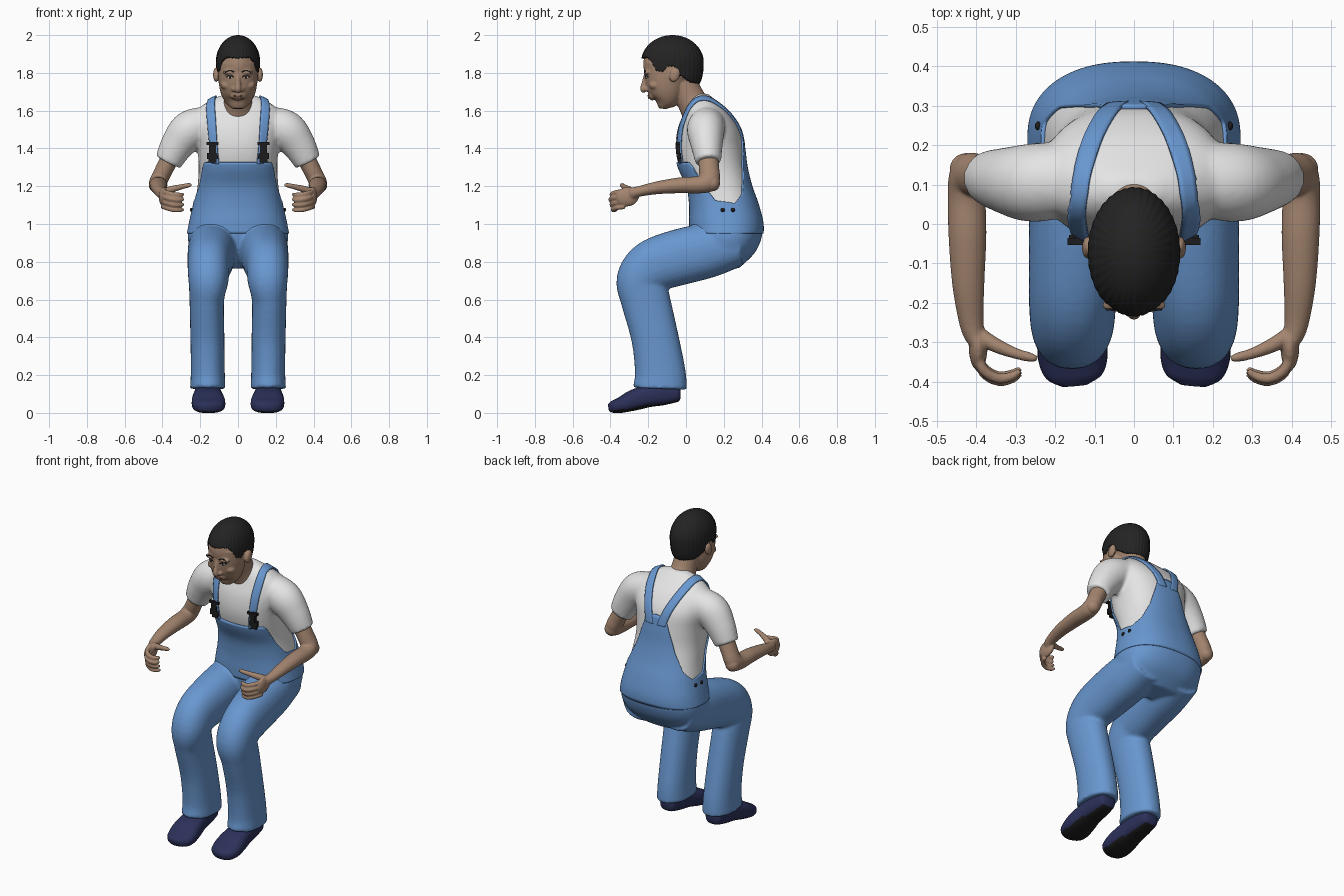
import bpy, bmesh, math
from mathutils import Vector, Matrix
from mathutils.bvhtree import BVHTree

if "Cube" in bpy.data.objects:
    bpy.data.objects.remove(bpy.data.objects["Cube"])


def material(name, rgb):
    m = bpy.data.materials.new(name)
    m.diffuse_color = (*rgb, 1)
    m.use_nodes = True
    m.node_tree.nodes["Principled BSDF"].inputs["Base Color"].default_value = m.diffuse_color
    return m


SKIN = material("skin", (.37, .235, .16))
WHITE = material("white_cotton", (.78, .78, .78))
BLUE = material("blue_denim", (.14, .31, .63))
HAIR = material("black_hair", (.017, .017, .018))
NAVY = material("navy_shoe", (.024, .03, .10))
BLACK = material("black_plastic", (.012, .012, .013))
LIP = material("lip", (.25, .13, .095))


# ---------- helpers ----------
def spline(pts, n):
    out, last = [], len(pts) - 1
    for i in range(last):
        p0, p1, p2, p3 = (pts[max(0, min(last, i + k))] for k in (-1, 0, 1, 2))
        for j in range(n):
            t = j / n
            out.append([.5 * (2 * b + (c - a) * t + (2 * a - 5 * b + 4 * c - d) * t * t
                              + (3 * b - a - 3 * c + d) * t ** 3)
                        for a, b, c, d in zip(p0, p1, p2, p3)])
    out.append(list(pts[-1]))
    return out


def lerp(table, x):
    for a, b in zip(table, table[1:]):
        if x <= b[0]:
            f = max(0, (x - a[0]) / (b[0] - a[0]))
            return [p + (q - p) * f for p, q in zip(a[1:], b[1:])]
    return list(table[-1][1:])


def loft(bm, rows, closed=True, caps=True):
    rings = [[bm.verts.new(p) for p in r] for r in rows]
    n = len(rings[0])
    for a, b in zip(rings, rings[1:]):
        for i in range(n if closed else n - 1):
            k = (i + 1) % n
            bm.faces.new((a[i], a[k], b[k], b[i]))
    if caps:
        bm.faces.new(rings[0])
        bm.faces.new(rings[-1])


def power(v, e):
    return math.copysign(abs(v) ** e, v)


def tube(bm, pts, ref, n=6, seg=28, e=1):
    """Points are x, y, z, radius along ref, radius across ref."""
    path, ref, rows = spline(pts, n), Vector(ref), []
    for i, p in enumerate(path):
        t = (Vector(path[min(i + 1, len(path) - 1)][:3]) - Vector(path[max(i - 1, 0)][:3])).normalized()
        side = (ref - t * ref.dot(t)).normalized()
        up = t.cross(side)
        ang = [2 * math.pi * k / seg for k in range(seg)]
        rows.append([Vector(p[:3]) + side * p[3] * power(math.cos(a), e)
                     + up * p[4] * power(math.sin(a), e) for a in ang])
    loft(bm, rows)


def blob(bm, loc, rad, tilt=0):
    m = Matrix.Translation(loc) @ Matrix.Rotation(tilt, 4, 'X') @ Matrix.Diagonal((*rad, 1))
    bmesh.ops.create_uvsphere(bm, u_segments=28, v_segments=18, radius=1, matrix=m)


def box(bm, loc, size, tilt=0):
    m = Matrix.Translation(loc) @ Matrix.Rotation(tilt, 4, 'X') @ Matrix.Diagonal((*size, 1))
    bmesh.ops.create_cube(bm, size=1, matrix=m)


def finish(bm, name, mats, voxel=0, mirror=False, thick=0, smooth=True, relax=4):
    bmesh.ops.recalc_face_normals(bm, faces=bm.faces[:])
    me = bpy.data.meshes.new(name)
    bm.to_mesh(me)
    bm.free()
    for m in mats:
        me.materials.append(m)
    for p in me.polygons:
        p.use_smooth = smooth
    ob = bpy.data.objects.new(name, me)
    bpy.context.collection.objects.link(ob)
    if voxel:
        r = ob.modifiers.new("fuse", 'REMESH')
        r.mode, r.voxel_size, r.use_smooth_shade = 'VOXEL', voxel, True
        s = ob.modifiers.new("soften", 'SMOOTH')
        s.factor, s.iterations = .5, relax
    if thick:
        s = ob.modifiers.new("thickness", 'SOLIDIFY')
        s.thickness, s.offset = thick, -1
    if mirror:
        ob.modifiers.new("mirror", 'MIRROR')
    return ob


def surface(ob):
    bpy.context.view_layer.update()
    return BVHTree.FromObject(ob, bpy.context.evaluated_depsgraph_get())


# ---------- torso cross-sections: z, front y, back y, half width ----------
TORSO = spline([(.76, .14, .27, .13), (.84, .06, .355, .235), (.92, .03, .395, .262), (1.0, .025, .402, .252),
                (1.1, .025, .378, .23), (1.2, .01, .343, .214), (1.3, -.035, .318, .208),
                (1.4, -.055, .305, .215), (1.5, -.045, .285, .235), (1.58, -.015, .235, .235),
                (1.63, .005, .185, .185), (1.665, .03, .145, .13), (1.69, .06, .115, .06)], 6)


def torso_point(deg, z, off=0):
    f, b, a = lerp(TORSO, z)
    t = math.radians(deg)
    return ((a + off) * power(math.sin(t), .85),
            (f + b) / 2 - ((b - f) / 2 + off) * power(math.cos(t), .85), z)


def torso_rows(z0, z1, off=0, n=36):
    return [[torso_point(k * 6, z0 + (z1 - z0) * j / n, off) for k in range(60)] for j in range(n + 1)]


# ---------- shirt with sleeves ----------
bm = bmesh.new()
loft(bm, torso_rows(.98, 1.69))
for s in (1, -1):
    tube(bm, [(s * .14, .12, 1.54, .09, .085), (s * .25, .105, 1.5, .1, .104), (s * .32, .11, 1.42, .085, .09),
              (s * .37, .118, 1.328, .068, .072)], (0, 1, 0))
shirt = finish(bm, "shirt", [WHITE], voxel=.011)
cloth = surface(shirt)

# ---------- trousers ----------
bm = bmesh.new()
loft(bm, torso_rows(.765, 1.08, .003))
for s in (1, -1):
    tube(bm, [(s * .125, .27, .9, .125, .125), (s * .135, .12, .862, .13, .145), (s * .145, -.05, .82, .122, .148),
              (s * .155, -.18, .775, .112, .14), (s * .157, -.24, .70, .106, .128), (s * .165, -.215, .6, .092, .13),
              (s * .162, -.165, .4, .09, .125), (s * .16, -.137, .22, .09, .134),
              (s * .16, -.137, .128, .094, .144)], (1, 0, 0), e=.9)
finish(bm, "trousers", [BLUE], voxel=.011, relax=3)

# ---------- bib: shell over the torso with a curved upper edge ----------
EDGE = [(0, 1.325), (52, 1.325), (58, 1.30), (66, 1.2), (80, 1.125), (105, 1.11), (125, 1.16),
        (145, 1.27), (158, 1.38), (168, 1.47), (180, 1.48)]
bm = bmesh.new()
rows = []
for j in range(31):
    row = []
    for k in range(180):
        d = k * 2
        top = lerp(EDGE, min(d, 360 - d))[0]
        row.append(torso_point(d, .95 + (top - .95) * j / 30, .009))
    rows.append(row)
loft(bm, rows, caps=False)
finish(bm, "overall_bib", [BLUE], thick=.012)

# ---------- straps snapped onto the shirt ----------
bm = bmesh.new()
path = spline([(.135, -.06, 1.31), (.138, -.05, 1.42), (.143, -.03, 1.53), (.15, .01, 1.63), (.147, .07, 1.68),
               (.13, .15, 1.66), (.1, .23, 1.59), (.065, .28, 1.5), (.04, .30, 1.42)], 8)
for s in (1, -1):
    rows = []
    for p in path:
        row = []
        for w in (-.026, -.013, 0, .013, .026):
            loc, nor, _, _ = cloth.find_nearest(Vector((s * p[0] + w, p[1], p[2])))
            row.append(loc + nor * .011)
        rows.append(row)
    loft(bm, rows, closed=False, caps=False)
finish(bm, "straps", [BLUE], thick=.009)

# ---------- buckles and side buttons ----------
bm = bmesh.new()
for s in (1, -1):
    for z, w, h in ((1.425, .066, .016), (1.395, .036, .05), (1.36, .06, .034), (1.34, .04, .03)):
        hit = cloth.ray_cast(Vector((s * .135, -1, z)), Vector((0, 1, 0)))[0]
        box(bm, (s * .135, hit.y - .017, z), (w, .018, h))
    for d in (88, 100):
        blob(bm, torso_point(s * d, 1.075, .011), (.008, .011, .011))
finish(bm, "buckles", [BLACK], smooth=False)

# ---------- arms and hands ----------
bm = bmesh.new()
tube(bm, [(.345, .115, 1.38, .05, .052), (.39, .122, 1.29, .047, .054), (.42, .122, 1.228, .047, .054),
          (.424, .07, 1.208, .048, .046), (.422, -.03, 1.205, .048, .042), (.42, -.15, 1.192, .041, .034),
          (.412, -.25, 1.172, .031, .028), (.4, -.29, 1.16, .026, .034)], (1, 0, 0), n=5)
blob(bm, (.425, .14, 1.215), (.042, .04, .042))
blob(bm, (.395, -.31, 1.145), (.024, .062, .052), .2)
for i in range(4):
    z, r, c = 1.172 - .027 * i, .0135 - .001 * (i == 3), .006 * abs(i - 1)
    tube(bm, [(.398, -.325, z, r, r), (.382, -.375 + c, z - .005, r, r), (.345, -.397 + c, z - .015, r, r),
              (.31, -.392 + c, z - .018, r * .9, r * .9), (.288, -.378 + c, z - .014, r * .6, r * .6)],
         (0, 0, 1), n=4, seg=14)
tube(bm, [(.40, -.275, 1.165, .02, .02), (.355, -.305, 1.182, .019, .019), (.30, -.328, 1.197, .014, .014),
          (.262, -.338, 1.205, .012, .012), (.245, -.342, 1.208, .007, .007)], (0, 0, 1), n=4, seg=14)
finish(bm, "arms", [SKIN], voxel=.005, mirror=True, relax=3)

# ---------- head and neck ----------
bm = bmesh.new()
blob(bm, (0, -.075, 1.845), (.106, .152, .138))
tube(bm, [(0, -.115, 1.86, .104, .108), (0, -.11, 1.78, .105, .109), (0, -.105, 1.71, .096, .1),
          (0, -.107, 1.66, .077, .075), (0, -.118, 1.625, .048, .036), (0, -.12, 1.61, .03, .02)], (1, 0, 0))
tube(bm, [(0, .075, 1.55, .11, .08), (0, .055, 1.61, .09, .085), (0, .02, 1.67, .072, .078),
          (0, -.03, 1.77, .07, .08)], (1, 0, 0))
tube(bm, [(0, -.212, 1.79, .012, .012), (0, -.22, 1.75, .013, .014), (0, -.225, 1.715, .018, .018),
          (0, -.215, 1.70, .014, .012)], (1, 0, 0))
blob(bm, (0, -.182, 1.678), (.04, .018, .025), .3)
for s in (1, -1):
    blob(bm, (s * .02, -.207, 1.713), (.014, .016, .012))
    blob(bm, (s * .042, -.205, 1.802), (.04, .018, .012))
    blob(bm, (s * .06, -.165, 1.735), (.032, .03, .025))
    blob(bm, (s * .116, -.06, 1.79), (.016, .028, .04), -.3)
head = finish(bm, "head", [SKIN], voxel=.006, relax=3)
face = surface(head)


def on_face(x, z, out=0):
    hit = face.ray_cast(Vector((x, -1, z)), Vector((0, 1, 0)))[0]
    return Vector((x, hit.y - out, z))


# ---------- eyes, brows, lips ----------
whites, darks, lips = bmesh.new(), bmesh.new(), bmesh.new()
for s in (1, -1):
    blob(whites, on_face(s * .042, 1.777, -.001), (.016, .005, .006))
    blob(darks, on_face(s * .042, 1.777, .002), (.006, .004, .006))
    tube(darks, [(*on_face(s * x, z), .002, .003) for x, z in ((.023, 1.779), (.042, 1.785), (.061, 1.778))],
         (0, 1, 0), seg=10)
    tube(darks, [(*on_face(s * x, z), .003, .004) for x, z in ((.02, 1.804), (.045, 1.812), (.07, 1.802))],
         (0, 1, 0), seg=10)
for z in (1.679, 1.668):
    tube(lips, [(*on_face(x, z), .004, .0055 - abs(x) * .12) for x in (-.03, -.012, 0, .012, .03)],
         (0, 1, 0), seg=10)
finish(whites, "eyes", [WHITE])
finish(darks, "pupils_and_brows", [HAIR])
finish(lips, "lips", [LIP])

# ---------- hair cap with a shaped hairline ----------
LINE = [(0, 10), (35, 12), (48, 2), (58, -17), (72, -20), (80, -8), (95, -8), (105, -28), (130, -46), (180, -52)]
bm = bmesh.new()
rows = []
for j in range(31):
    row = []
    for k in range(180):
        d = k * 2
        low = lerp(LINE, min(d, 360 - d))[0] + 1.5 * math.sin(k * 2.1)
        el, az = math.radians(89 - (89 - low) * j / 30), math.radians(d)
        h = math.cos(el) ** (1 if el > 0 else .3) * (1 + .007 * math.sin(36 * az))
        row.append((.117 * h * math.sin(az), -.072 - .165 * h * math.cos(az), 1.855 + .145 * math.sin(el)))
    rows.append(row)
loft(bm, rows, caps=False)
bm.faces.new(bm.verts[:180]) if not bm.verts.ensure_lookup_table() else None
finish(bm, "hair", [HAIR], thick=.016)

# ---------- shoes with raised heels and dark soles ----------
bm = bmesh.new()
tube(bm, [(.16, -.028, .105, .03, .025), (.16, -.045, .105, .052, .045), (.16, -.12, .105, .066, .062),
          (.16, -.2, .092, .074, .06), (.158, -.28, .068, .086, .055), (.155, -.34, .045, .088, .043),
          (.152, -.385, .034, .072, .033), (.15, -.408, .03, .035, .02)], (1, 0, 0), e=.75)
bmesh.ops.recalc_face_normals(bm, faces=bm.faces[:])
for v in bm.verts:
    v.co.z = max(v.co.z, .002)
bm.normal_update()
for f in bm.faces:
    f.material_index = 1 if f.normal.z < -.75 else 0
low = min(v.co.z for v in bm.verts)
bmesh.ops.translate(bm, verts=bm.verts[:], vec=(0, 0, -low))
finish(bm, "shoes", [NAVY, BLACK], mirror=True)
